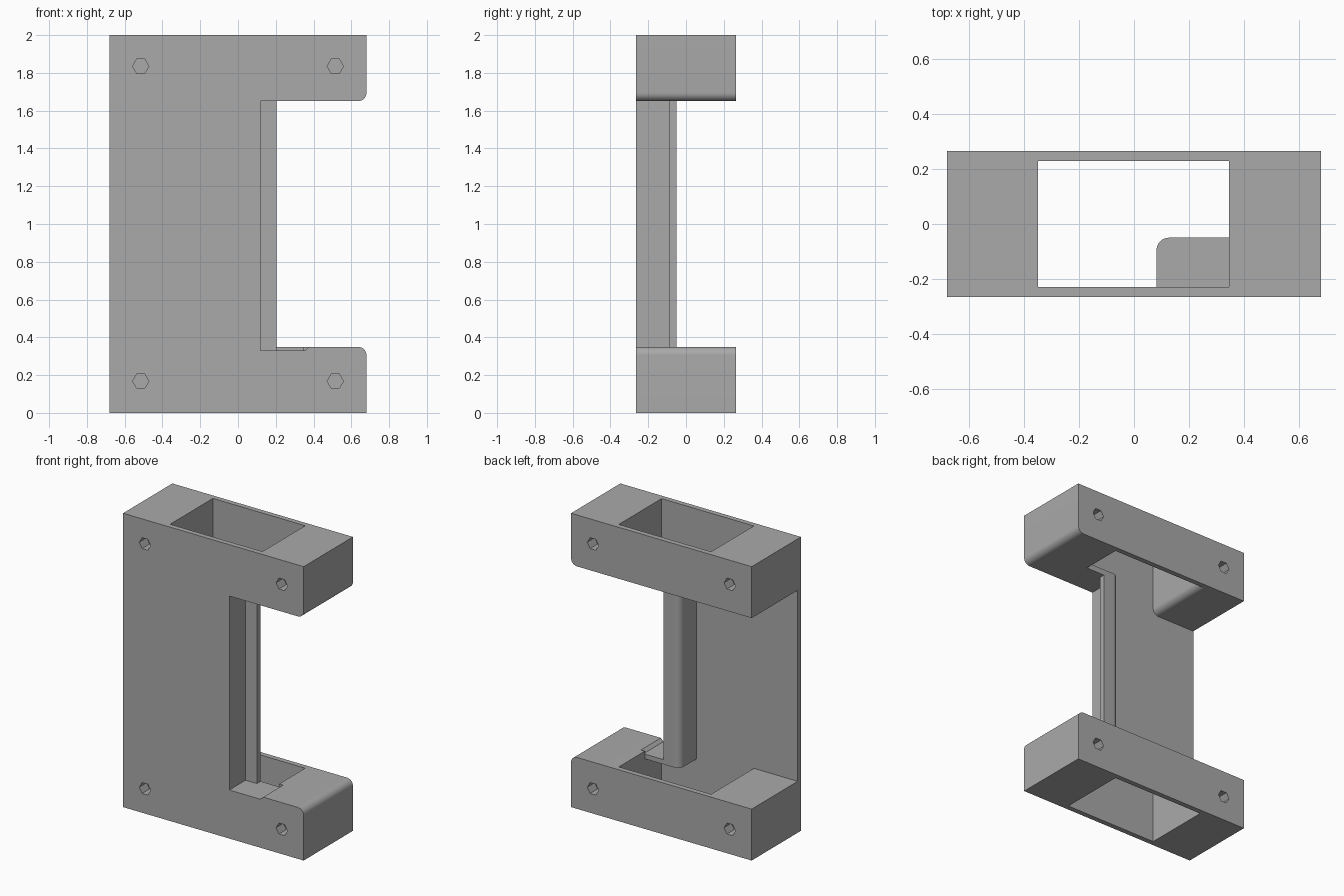
import bpy, bmesh
from math import cos, sin, pi, radians

cube = bpy.data.objects.get("Cube")
if cube:
    bpy.data.objects.remove(cube, do_unlink=True)

# Single plain grey
grey = bpy.data.materials.new("plain grey")
grey.use_nodes = True
COLOR = (0.4, 0.4, 0.4, 1)
grey.diffuse_color = COLOR
grey.node_tree.nodes["Principled BSDF"].inputs["Base Color"].default_value = COLOR

# Main sizes
HALF_X, HALF_Y, TOP = 0.68, 0.265, 2.0
LOW, HIGH = 0.35, 1.65            # gap between the two blocks
WALL_Y = 0.23                     # inner face of the long walls
WIN_L, WIN_R = -0.35, 0.345       # window ends
PLATE_R = 0.12                    # right edge of the front plate
R = 0.045


def arc(cx, cz, r, start, end, n=10):
    """Points along a circular arc, angles in degrees."""
    angles = [radians(start + (end - start) * i / n) for i in range(n + 1)]
    return [(cx + r * cos(a), cz + r * sin(a)) for a in angles]


def prism(name, profile, lo, hi, axis="Y"):
    """Extrude a profile: (x, z) along Y or (x, y) along Z."""
    bm = bmesh.new()
    place = (lambda p: (p[0], lo, p[1])) if axis == "Y" else (lambda p: (p[0], p[1], lo))
    face = bm.faces.new([bm.verts.new(place(p)) for p in profile])
    out = bmesh.ops.extrude_face_region(bm, geom=[face])
    moved = [v for v in out["geom"] if isinstance(v, bmesh.types.BMVert)]
    shift = (0, hi - lo, 0) if axis == "Y" else (0, 0, hi - lo)
    bmesh.ops.translate(bm, verts=moved, vec=shift)
    bmesh.ops.recalc_face_normals(bm, faces=bm.faces)
    mesh = bpy.data.meshes.new(name)
    bm.to_mesh(mesh)
    bm.free()
    mesh.materials.append(grey)
    ob = bpy.data.objects.new(name, mesh)
    bpy.context.collection.objects.link(ob)
    return ob


def rect(x0, x1, z0, z1):
    return [(x0, z0), (x1, z0), (x1, z1), (x0, z1)]


def select(ob):
    bpy.ops.object.select_all(action="DESELECT")
    ob.select_set(True)
    bpy.context.view_layer.objects.active = ob


def cut(ob, cutter):
    mod = ob.modifiers.new("cut", "BOOLEAN")
    mod.operation, mod.solver, mod.object = "DIFFERENCE", "EXACT", cutter
    select(ob)
    bpy.ops.object.modifier_apply(modifier=mod.name)
    bpy.data.objects.remove(cutter, do_unlink=True)


# C-shaped housing with rounded jaw tips
outline = [(-HALF_X, 0), (HALF_X, 0)]
outline += arc(HALF_X - R, LOW - R, R, 0, 90)
outline += [(PLATE_R, LOW), (PLATE_R, HIGH)]
outline += arc(HALF_X - R, HIGH + R, R, -90, 0)
outline += [(HALF_X, TOP), (-HALF_X, TOP)]
housing = prism("housing", outline, -HALF_Y, HALF_Y)

# Open back between the blocks, leaving the front plate
cut(housing, prism("back_gap", rect(-1, 1, LOW, HIGH), -WALL_Y, 1))

# Windows through both blocks; the upper one has a rounded lower left lip
cut(housing, prism("lower_window", rect(WIN_L, WIN_R, -0.1, LOW + 0.1), -WALL_Y, WALL_Y))
flare = [(WIN_L - R, HIGH - 0.1), (WIN_R, HIGH - 0.1), (WIN_R, TOP + 0.1), (WIN_L, TOP + 0.1)]
flare += arc(WIN_L - R, HIGH + R, R, 0, -90)
cut(housing, prism("upper_window", flare, -WALL_Y, WALL_Y))

# Shallow notch with a sloped end in the lower jaw
notch = [(PLATE_R, 0.33), (0.355, 0.33), (0.385, 0.36), (PLATE_R, 0.36)]
cut(housing, prism("jaw_notch", notch, -0.3, -0.05))

# Blind hexagonal sockets, front and back
for x in (-0.515, 0.515):
    for z in (0.168, 1.835):
        for side in (-1, 1):
            hexagon = arc(x, z, 0.043, 0, 300, 5)
            lo, hi = sorted((side * (HALF_Y - 0.08), side * (HALF_Y + 0.1)))
            cut(housing, prism("hex_socket", hexagon, lo, hi))

# Angled guide rail with a rounded back corner
RAIL_L, RAIL_R, RAIL_BACK, THICK = 0.082, 0.205, -0.05, 0.04
corner = arc(RAIL_L + R, RAIL_BACK - R, R, 90, 180)
section = [(RAIL_L, -WALL_Y), (PLATE_R, -WALL_Y), (PLATE_R, RAIL_BACK - THICK),
           (RAIL_R, RAIL_BACK - THICK), (RAIL_R, RAIL_BACK)] + corner
rail = prism("guide_rail", section, 0.33, HIGH, "Z")

# Ledge and cap closing the rail at both ends
plate = [(RAIL_L, -WALL_Y), (WIN_R, -WALL_Y), (WIN_R, RAIL_BACK)] + corner
ledge = prism("rail_ledge", plate, 0.33 - THICK * 0.8, 0.33, "Z")
cap = prism("rail_cap", plate, HIGH, HIGH + THICK, "Z")

for ob in (housing, rail, ledge, cap):
    select(ob)
    bpy.ops.object.shade_smooth_by_angle(angle=radians(30))
